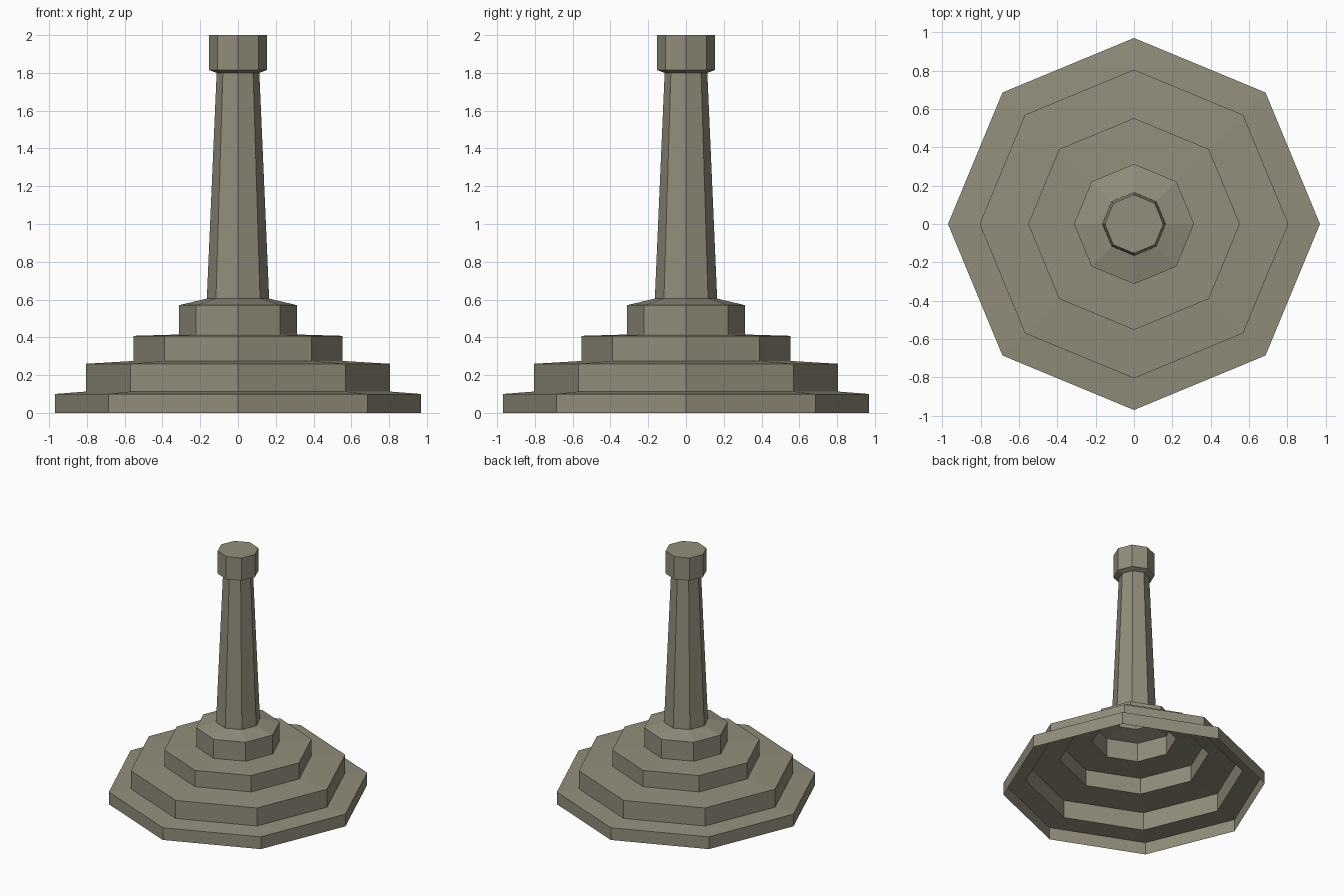
import bpy
import bmesh
from math import cos, sin, tau

SIDES = 8

if "Cube" in bpy.data.objects:
    bpy.data.objects.remove(bpy.data.objects["Cube"], do_unlink=True)

stone = bpy.data.materials.new("weathered stone")
stone.use_nodes = True
colour = (0.29, 0.27, 0.2, 1)
stone.diffuse_color = colour
bsdf = stone.node_tree.nodes["Principled BSDF"]
bsdf.inputs["Base Color"].default_value = colour
bsdf.inputs["Roughness"].default_value = 0.9


def lathe(name, profile, cap_top=False):
    """Octagonal open shell from a (radius, height) profile, bottom to top."""
    bm = bmesh.new()
    rings = []
    for r, z in profile:
        rings.append([bm.verts.new((r * cos(tau * i / SIDES), r * sin(tau * i / SIDES), z))
                      for i in range(SIDES)])
    for low, high in zip(rings, rings[1:]):
        for i in range(SIDES):
            j = (i + 1) % SIDES
            bm.faces.new((low[i], low[j], high[j], high[i]))
    if cap_top:
        bm.faces.new(rings[-1])
    mesh = bpy.data.meshes.new(name)
    bm.to_mesh(mesh)
    bm.free()
    mesh.materials.append(stone)
    obj = bpy.data.objects.new(name, mesh)
    bpy.context.collection.objects.link(obj)
    return obj


# Hollow stepped base: each tier is a wall plus a gently sloping tread
# (radius, wall bottom, wall top)
tiers = [(0.97, 0, 0.10), (0.805, 0.113, 0.26), (0.552, 0.275, 0.408), (0.313, 0.415, 0.57)]
shaft_foot = (0.165, 0.605)
steps = [(r, z) for r, low, high in tiers for z in (low, high)]
lathe("stepped_base", steps + [shaft_foot])

# Tapering column
shaft_head = (0.113, 1.80)
lathe("column_shaft", [shaft_foot, shaft_head])

# Block on top, flaring out from the column
lathe("column_capital", [shaft_head, (0.153, 1.815), (0.153, 2.0)], cap_top=True)
